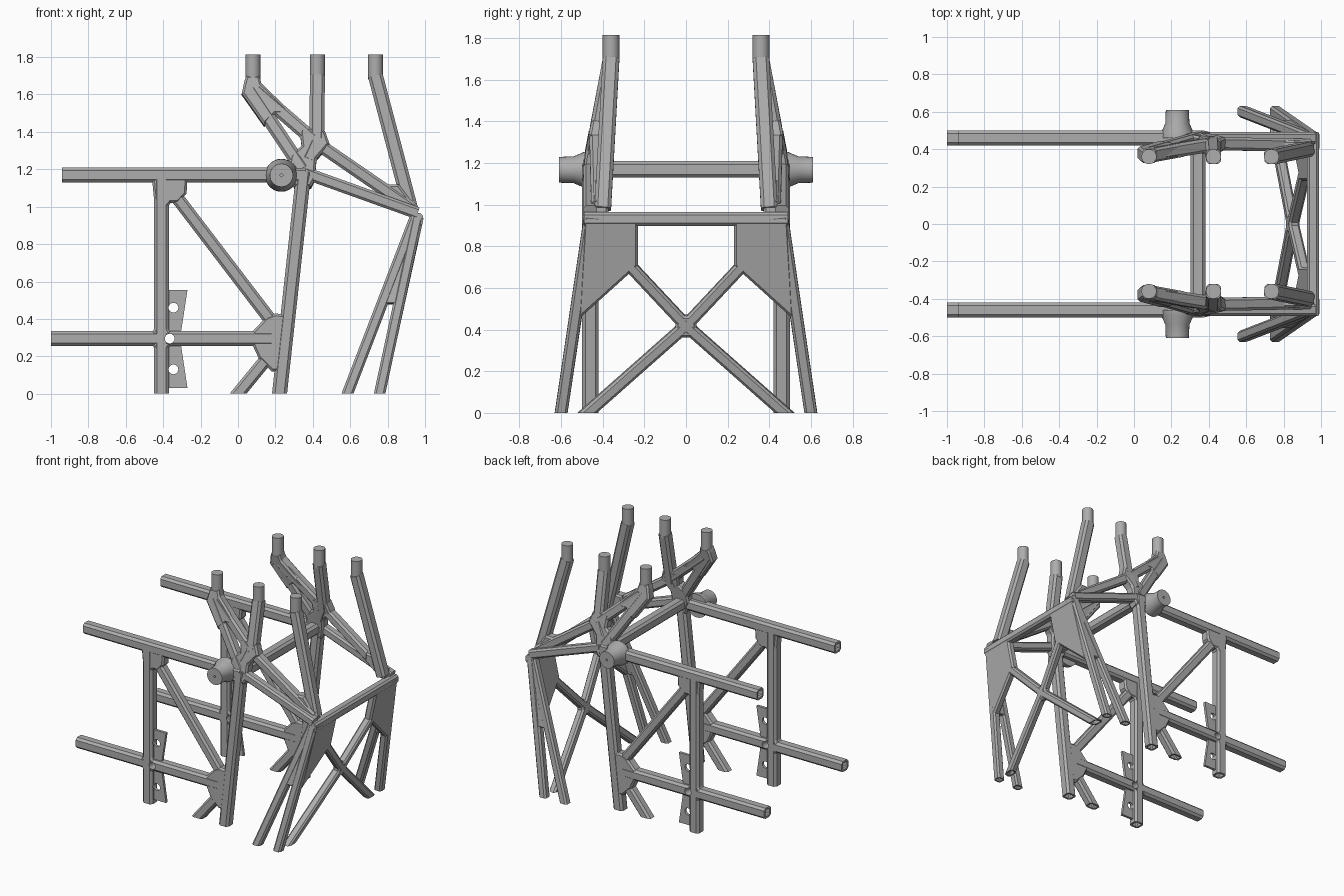
import bpy, bmesh
from math import pi
from mathutils import Vector, Matrix

cube = bpy.data.objects.get("Cube")
if cube:
    bpy.data.objects.remove(cube, do_unlink=True)

GREY = (0.42, 0.42, 0.42, 1)
steel = bpy.data.materials.new("grey_steel")
steel.use_nodes = True
steel.diffuse_color = GREY
steel.node_tree.nodes["Principled BSDF"].inputs["Base Color"].default_value = GREY

Y = 0.46          # side frame centre plane
W = 0.08          # tube width


def add_object(bm, name, smooth=False):
    bmesh.ops.recalc_face_normals(bm, faces=bm.faces)
    mesh = bpy.data.meshes.new(name)
    bm.to_mesh(mesh)
    mesh.materials.append(steel)
    ob = bpy.data.objects.new(name, mesh)
    bpy.context.collection.objects.link(ob)
    if smooth:
        bpy.ops.object.select_all(action='DESELECT')
        ob.select_set(True)
        bpy.context.view_layer.objects.active = ob
        bpy.ops.object.shade_smooth_by_angle(angle=0.6)
    return ob


def finish(bm, name, pair=True, smooth=False):
    """Make the part, and its mirror image across y = 0 when paired."""
    if not pair:
        add_object(bm, name, smooth)
    else:
        add_object(bm, "back_" + name, smooth)
        bmesh.ops.transform(bm, matrix=Matrix.Scale(-1, 4, (0, 1, 0)), verts=bm.verts)
        add_object(bm, "front_" + name, smooth)
    bm.free()


def tube(name, a, b, size=W, ref=(0, 1, 0), bores="", pair=True):
    """Chamfered square tube; ends on the ground are cut level, bored ends are hollow."""
    a, b, ref = Vector(a), Vector(b), Vector(ref)
    d = (b - a).normalized()
    u = d.cross(ref).normalized()
    v = u.cross(d)
    h, c = size / 2, size / 2 - size * 0.2
    section = [(h, -c), (h, c), (c, h), (-c, h), (-h, c), (-h, -c), (-c, -h), (c, -h)]
    bm = bmesh.new()
    rings = []
    for p in (a, b):
        ring = []
        for s, t in section:
            q = p + u * s + v * t
            if p.z == 0:
                q -= d * (q.z / d.z)
            ring.append(bm.verts.new(q))
        rings.append(ring)
    for i in range(8):
        j = (i + 1) % 8
        bm.faces.new((rings[0][i], rings[0][j], rings[1][j], rings[1][i]))
    caps = {"a": bm.faces.new(rings[0][::-1]), "b": bm.faces.new(rings[1])}
    bmesh.ops.recalc_face_normals(bm, faces=bm.faces)
    for key in bores:
        bmesh.ops.inset_region(bm, faces=[caps[key]], thickness=size * 0.2)
        inner = bmesh.ops.extrude_discrete_faces(bm, faces=[caps[key]])["faces"][0]
        bmesh.ops.translate(bm, vec=d * (0.12 if key == "a" else -0.12), verts=inner.verts)
    finish(bm, name, pair)


def plate(name, points, normal=(0, 1, 0), thick=W - 0.004, bevel=0.012, pair=True):
    """Flat plate with chamfered rims, centred on the given outline."""
    off = Vector(normal).normalized() * thick / 2
    bm = bmesh.new()
    low = [bm.verts.new(Vector(p) - off) for p in points]
    high = [bm.verts.new(Vector(p) + off) for p in points]
    n = len(points)
    for i in range(n):
        j = (i + 1) % n
        bm.faces.new((low[i], low[j], high[j], high[i]))
    rims = [bm.faces.new(low[::-1]), bm.faces.new(high)]
    bmesh.ops.recalc_face_normals(bm, faces=bm.faces)
    if bevel:
        edges = list({e for f in rims for e in f.edges})
        bmesh.ops.bevel(bm, geom=edges, offset=bevel, segments=1, affect='EDGES')
    finish(bm, name, pair)


def lathe(name, profile, origin, axis_y=False, seg=28, pair=True):
    """Round part from (radius, height) pairs, turned about z or y."""
    bm = bmesh.new()
    vs = [bm.verts.new((r, 0, h)) for r, h in profile]
    es = [bm.edges.new(p) for p in zip(vs, vs[1:])]
    bmesh.ops.spin(bm, geom=vs + es, axis=(0, 0, 1), cent=(0, 0, 0), angle=2 * pi, steps=seg)
    bmesh.ops.remove_doubles(bm, verts=bm.verts, dist=1e-4)
    turn = Matrix.Rotation(-pi / 2, 4, 'X') if axis_y else Matrix()
    bmesh.ops.transform(bm, matrix=Matrix.Translation(origin) @ turn, verts=bm.verts)
    finish(bm, name, pair, smooth=True)


def side(*pts):
    return [(x, Y, z) for x, z in pts]


def lean(*pts):
    """Points on the upper side frame, which leans inward with height."""
    return [(x, Y - max(0, z - 1.17) * 0.19, z) for x, z in pts]


def rear(*pts):
    """Points given as (y, z) on the sloping rear plane."""
    return [(0.757 + 0.219 * z, y, z) for y, z in pts]


LEAN_N = (0, 1, 0.19)
REAR_N = (1, 0, -0.219)

# Side frames: rails, posts and braces
tube("top_rail", *side((-0.94, 1.17), (0.36, 1.17)), bores="a")
tube("lower_rail", *side((-1, 0.295), (0.18, 0.295)), bores="a")
tube("end_post", *side((-0.41, 0), (-0.41, 1.17)), bores="a")
tube("main_post", *side((0.222, 0), (0.352, 1.19)), bores="a")
tube("diagonal_brace", *side((-0.35, 1.08), (0.2, 0.36)), size=0.07)
tube("foot_brace", *side((0, 0), (0.18, 0.22)), size=0.07, bores="a")

# Gussets and bracket of the side frames
plate("top_gusset", side((-0.46, 1.16), (-0.455, 1.1), (-0.445, 1.0), (-0.375, 1.0),
                         (-0.36, 1.02), (-0.32, 1.02), (-0.275, 1.07), (-0.27, 1.16)))
plate("lower_gusset", side((0.08, 0.255), (0.08, 0.335), (0.15, 0.41), (0.2, 0.43),
                           (0.26, 0.42), (0.23, 0.12), (0.18, 0.12), (0.11, 0.19)))
plate("post_gusset", side((-0.47, 0.28), (-0.47, 0.31), (-0.44, 0.36), (-0.38, 0.36),
                          (-0.35, 0.31), (-0.35, 0.28), (-0.38, 0.23), (-0.44, 0.23)))
plate("bracket", side((-0.4, 0.03), (-0.27, 0.03), (-0.31, 0.295), (-0.27, 0.555),
                      (-0.4, 0.555)), thick=0.02, bevel=0)

# Bolt holes through bracket, post and rail
bm = bmesh.new()
for x, z in ((-0.345, 0.46), (-0.365, 0.295), (-0.345, 0.13)):
    bmesh.ops.create_cone(bm, cap_ends=True, segments=24, radius1=0.026, radius2=0.026, depth=2,
                          matrix=Matrix.Translation((x, 0, z)) @ Matrix.Rotation(pi / 2, 4, 'X'))
cutter = add_object(bm, "hole_cutter")
cutter.hide_render = True
bm.free()
for part in ("bracket", "end_post", "lower_rail", "post_gusset"):
    for end in ("back_", "front_"):
        ob = bpy.data.objects[end + part]
        mod = ob.modifiers.new("holes", 'BOOLEAN')
        mod.object, mod.solver = cutter, 'EXACT'
        with bpy.context.temp_override(object=ob, active_object=ob):
            bpy.ops.object.modifier_apply(modifier=mod.name)
bpy.data.objects.remove(cutter, do_unlink=True)

# Pivot bosses and the cross bar between the side frames
lathe("pivot_boss", [(0, 0), (0.088, 0), (0.086, 0.03), (0.064, 0.08), (0.062, 0.15),
                     (0.008, 0.15), (0.008, 0.13), (0, 0.13)], (0.232, Y, 1.168), axis_y=True)
tube("hub_cross_bar", (0.342, -Y, 1.17), (0.342, Y, 1.17), ref=(0, 0, 1), pair=False)

# Upper frames: leaning arms with round pins on top
PIN_Y = 0.36
for label, x in (("first", 0.08), ("middle", 0.425), ("last", 0.735)):
    lathe(label + "_pin", [(0, 0), (0.04, 0), (0.04, 0.135), (0, 0.135)], (x, PIN_Y, 1.68))
tube("middle_arm", *lean((0.38, 1.25), (0.42, 1.34)))
tube("middle_upright", (0.42, 0.43, 1.32), (0.425, PIN_Y, 1.70))
tube("last_upright", (0.925, 0.4, 0.98), (0.735, PIN_Y, 1.70))
tube("first_arm", *lean((0.065, 1.62), (0.345, 1.2)), size=0.075)
tube("first_strut", *lean((0.1, 1.62), (0.4, 1.36)), size=0.075)
plate("first_gusset", lean((0.02, 1.6), (0.035, 1.67), (0.045, 1.695), (0.115, 1.695),
                           (0.125, 1.655), (0.295, 1.49), (0.2, 1.49), (0.14, 1.43)), LEAN_N)
plate("hub_gusset", lean((0.27, 1.2), (0.28, 1.27), (0.34, 1.32), (0.33, 1.41), (0.38, 1.42),
                         (0.465, 1.4), (0.49, 1.33), (0.42, 1.25), (0.41, 1.14),
                         (0.39, 1.1), (0.3, 1.1)), LEAN_N)
tube("upper_diagonal", (0.42, 0.43, 1.34), (0.93, 0.42, 0.99), size=0.07)
tube("shoulder_bar", (0.36, Y, 1.18), (0.96, Y, 0.965), size=0.065)
plate("shoulder_gusset", [(0.79, 0.41, 1.06), (0.8, 0.41, 1.12), (0.86, 0.41, 1.12),
                          (0.95, 0.41, 1.0), (0.95, 0.41, 0.95), (0.9, 0.41, 0.97)])

# Rear frame: top bar, splayed legs and wide corner gussets
tube("rear_top_bar", (0.957, -0.49, 0.932), (0.957, 0.49, 0.932), size=0.066,
     ref=(0, 0, 1), pair=False)
tube("rear_leg", (0.757, 0.6, 0), (0.96, 0.46, 0.945), size=0.06, bores="a")
tube("inner_leg", (0.585, 0.6, 0), (0.945, 0.46, 0.935), size=0.06, bores="a")
plate("rear_gusset", rear((0.49, 0.955), (0.23, 0.935), (0.23, 0.71), (0.265, 0.68),
                          (0.52, 0.45)), REAR_N, thick=0.058)
plate("leg_gusset", [(0.965, 0.455, 0.95), (0.92, 0.46, 0.91), (0.765, 0.528, 0.48),
                     (0.86, 0.528, 0.48)], (0, 1, 0.15), thick=0.056, bevel=0.005)

# Cross brace in the rear plane
tube("brace_lower", *rear((0.475, 0), (0, 0.42)), size=0.058, ref=REAR_N, bores="a")
tube("brace_upper", *rear((0, 0.42), (0.3, 0.74)), size=0.058, ref=REAR_N)
plate("brace_node", rear((0.05, 0.40), (0.05, 0.435), (0.02, 0.47), (-0.02, 0.47),
                         (-0.05, 0.435), (-0.05, 0.40), (-0.02, 0.365), (0.02, 0.365)),
      REAR_N, thick=0.056, pair=False)
